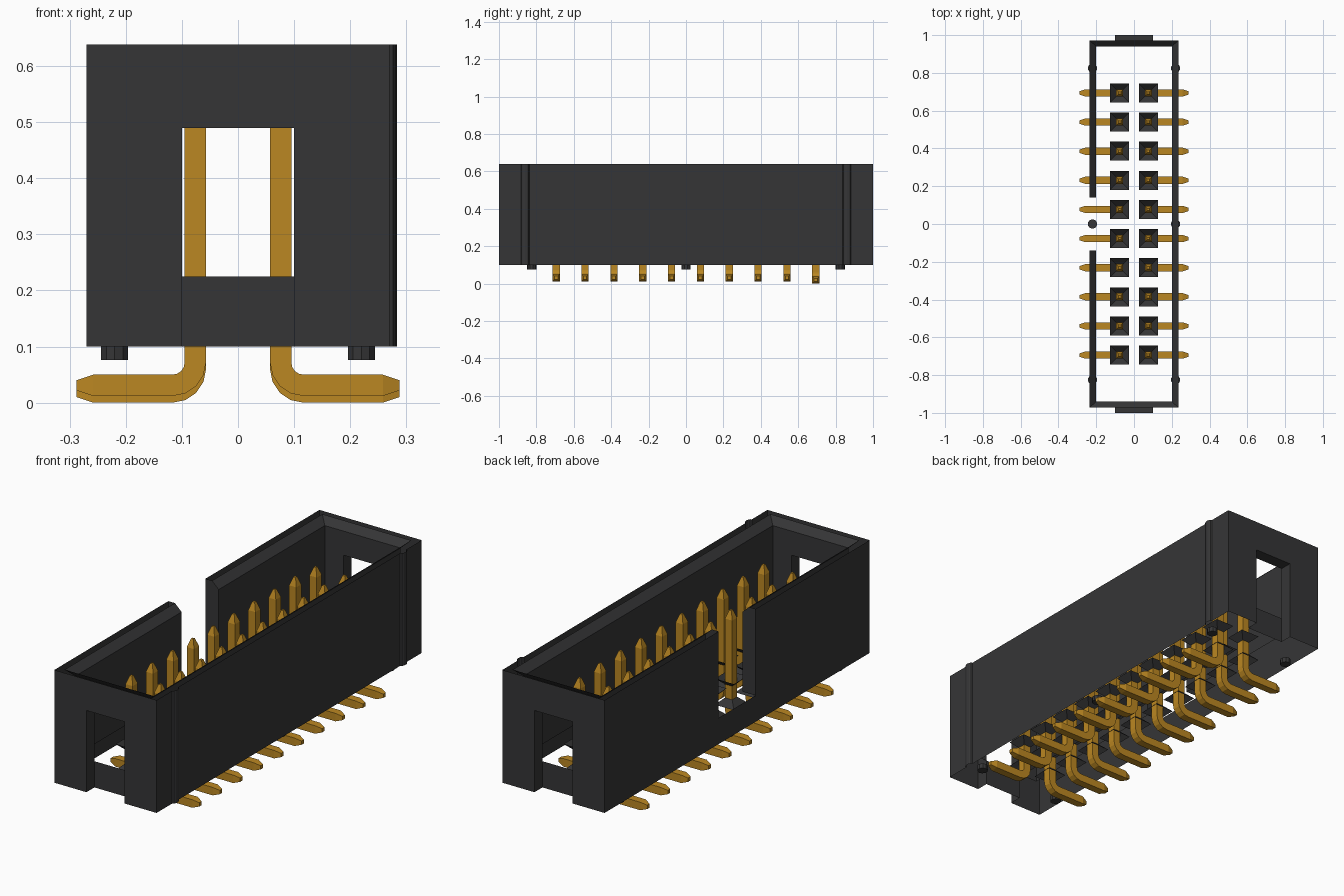
import bpy, bmesh, math
from mathutils import Vector

cube = bpy.data.objects.get("Cube")
if cube:
    bpy.data.objects.remove(cube, do_unlink=True)


def material(name, rgb):
    m = bpy.data.materials.new(name)
    m.use_nodes = True
    m.diffuse_color = (*rgb, 1)
    m.node_tree.nodes["Principled BSDF"].inputs["Base Color"].default_value = (*rgb, 1)
    return m


plastic = material("black plastic", (0.036, 0.036, 0.037))
gold = material("gold plating", (0.5, 0.245, 0.016))


def finish(bm, name, mat):
    bmesh.ops.remove_doubles(bm, verts=bm.verts, dist=0.0001)
    mesh = bpy.data.meshes.new(name)
    bm.to_mesh(mesh)
    bm.free()
    mesh.materials.append(mat)
    return place(mesh, name)


def place(mesh, name, location=(0, 0, 0)):
    ob = bpy.data.objects.new(name, mesh)
    ob.location = location
    bpy.context.collection.objects.link(ob)
    return ob


def panel(bm, points, facing):
    """One flat face, wound so that its normal points along facing."""
    f = bm.faces.new([bm.verts.new(p) for p in points])
    f.normal_update()
    if f.normal.dot(Vector(facing)) < 0:
        f.normal_flip()


# Main dimensions: outer shell, inner cavity, heights
OX, OY, IX, IY = 0.27, 1.0, 0.20, 0.94
CX, CY = 0.235, 0.972               # top edge of the inner bevel
BASE, FLOOR, BEVEL, TOP = 0.10, 0.225, 0.605, 0.638
SLOT, SOFFIT, NOTCH = 0.10, 0.49, 0.14

# Shroud: side wall with two vertical ribs
bm = bmesh.new()
line = [(OX, -OY)]
for yc in (-0.86, 0.86):
    for k in range(7):
        a = math.pi * k / 6
        line.append((OX + 0.013 * math.sin(a), yc - 0.022 * math.cos(a)))
line.append((OX, OY))
for (xa, ya), (xb, yb) in zip(line, line[1:]):
    panel(bm, [(xa, ya, BASE), (xb, yb, BASE), (xb, yb, TOP), (xa, ya, TOP)], (1, 0, 0))
panel(bm, [(IX, -IY, FLOOR), (IX, IY, FLOOR), (IX, IY, BEVEL), (IX, -IY, BEVEL)], (-1, 0, 0))
panel(bm, [(IX, -IY, BEVEL), (IX, IY, BEVEL), (CX, CY, TOP), (CX, -CY, TOP)], (-1, 0, 1))


# Shroud: side wall with the keying notch
def notched(x, end, low, high):
    return [(x, -end, low), (x, end, low), (x, end, high), (x, NOTCH, high),
            (x, NOTCH, FLOOR), (x, -NOTCH, FLOOR), (x, -NOTCH, high), (x, -end, high)]


panel(bm, notched(-OX, OY, BASE, TOP), (-1, 0, 0))
for s in (-1, 1):
    n = s * NOTCH
    panel(bm, [(-IX, n, FLOOR), (-IX, s * IY, FLOOR), (-IX, s * IY, BEVEL), (-IX, n, BEVEL)], (1, 0, 0))
    panel(bm, [(-IX, n, BEVEL), (-IX, s * IY, BEVEL), (-CX, s * CY, TOP), (-CX, n, TOP)], (1, 0, 1))
    panel(bm, [(-OX, n, FLOOR), (-OX, n, TOP), (-CX, n, TOP), (-IX, n, BEVEL), (-IX, n, FLOOR)], (0, -s, 0))


# Shroud: end walls with a slot below the soffit
def arch(y, half, low, high):
    return [(-half, y, low), (-SLOT, y, low), (-SLOT, y, SOFFIT), (SLOT, y, SOFFIT),
            (SLOT, y, low), (half, y, low), (half, y, high), (-half, y, high)]


for s in (-1, 1):
    o, i, c = s * OY, s * IY, s * CY
    panel(bm, arch(o, OX, BASE, TOP), (0, s, 0))
    panel(bm, arch(i, IX, FLOOR, BEVEL), (0, -s, 0))
    panel(bm, [(-IX, i, BEVEL), (IX, i, BEVEL), (CX, c, TOP), (-CX, c, TOP)], (0, -s, 1))
    panel(bm, [(-SLOT, i, SOFFIT), (SLOT, i, SOFFIT), (SLOT, o, SOFFIT), (-SLOT, o, SOFFIT)], (0, 0, -1))
    panel(bm, [(-SLOT, i, BASE), (SLOT, i, BASE), (SLOT, i, FLOOR), (-SLOT, i, FLOOR)], (0, s, 0))
    for t in (-1, 1):
        x = t * SLOT
        panel(bm, [(x, i, BASE), (x, o, BASE), (x, o, SOFFIT), (x, i, SOFFIT)], (-t, 0, 0))
finish(bm, "shroud", plastic)

# Pin grid
PIN_X, PITCH, HALF = 0.076, 0.1542, 0.019
rows = [(k - 4.5) * PITCH for k in range(10)]

# Pin sockets: shallow funnels at the floor and underside
bm = bmesh.new()
corners = [(-1, -1), (1, -1), (1, 1), (-1, 1)]
for y in rows:
    for x in (-PIN_X, PIN_X):
        for z, up in ((FLOOR, 1), (BASE, -1)):
            for (ax, ay), (bx, by) in zip(corners, corners[1:] + corners[:1]):
                wide, tight, deep = 0.05, HALF, z - 0.03 * up
                panel(bm, [(x + ax * wide, y + ay * wide, z), (x + bx * wide, y + by * wide, z),
                           (x + bx * tight, y + by * tight, deep),
                           (x + ax * tight, y + ay * tight, deep)], (0, 0, up))
finish(bm, "pin_sockets", plastic)

# Standoff nubs under the shroud
bm = bmesh.new()
for x in (-0.22, 0.22):
    for y in (-0.825, 0, 0.825):
        ret = bmesh.ops.create_cone(bm, cap_ends=True, segments=10, radius1=0.025,
                                    radius2=0.025, depth=0.024)
        bmesh.ops.translate(bm, verts=ret["verts"], vec=(x, y, BASE - 0.012))
finish(bm, "standoff_nubs", plastic)


# Contact pin: square section swept down, round the bend and out to the foot
def pin_mesh(side):
    bm = bmesh.new()
    bend_x, bend_z, radius = 0.117, 0.072, 0.041
    path = [(PIN_X, 0.547, 0, 0.006), (PIN_X, 0.508, 0, HALF)]
    for k in range(5):
        a = math.pi / 2 * k / 4
        path.append((bend_x - radius * math.cos(a), bend_z - radius * math.sin(a), a, HALF))
    path += [(0.258, 0.031, math.pi / 2, HALF), (0.288, 0.031, math.pi / 2, 0.009)]
    rings = []
    for x, z, a, h in path:
        nx, nz = math.cos(a), math.sin(a)
        rings.append([bm.verts.new((side * (x + u * h * nx), v * h, z + u * h * nz))
                      for u, v in corners])
    for r, q in zip(rings, rings[1:]):
        for k in range(4):
            bm.faces.new((r[k], r[k - 1], q[k - 1], q[k]))
    bm.faces.new(rings[0])
    bm.faces.new(rings[-1])
    bmesh.ops.recalc_face_normals(bm, faces=bm.faces)
    mesh = bpy.data.meshes.new("contact_pin")
    bm.to_mesh(mesh)
    bm.free()
    mesh.materials.append(gold)
    return mesh


for side, label in ((1, "left"), (-1, "right")):
    mesh = pin_mesh(side)
    for k, y in enumerate(rows):
        drop = -0.012 if k == 9 else 0      # rearmost pair sits slightly lower
        place(mesh, f"contact_pin_{label}_{k + 1}", (0, y, drop))
